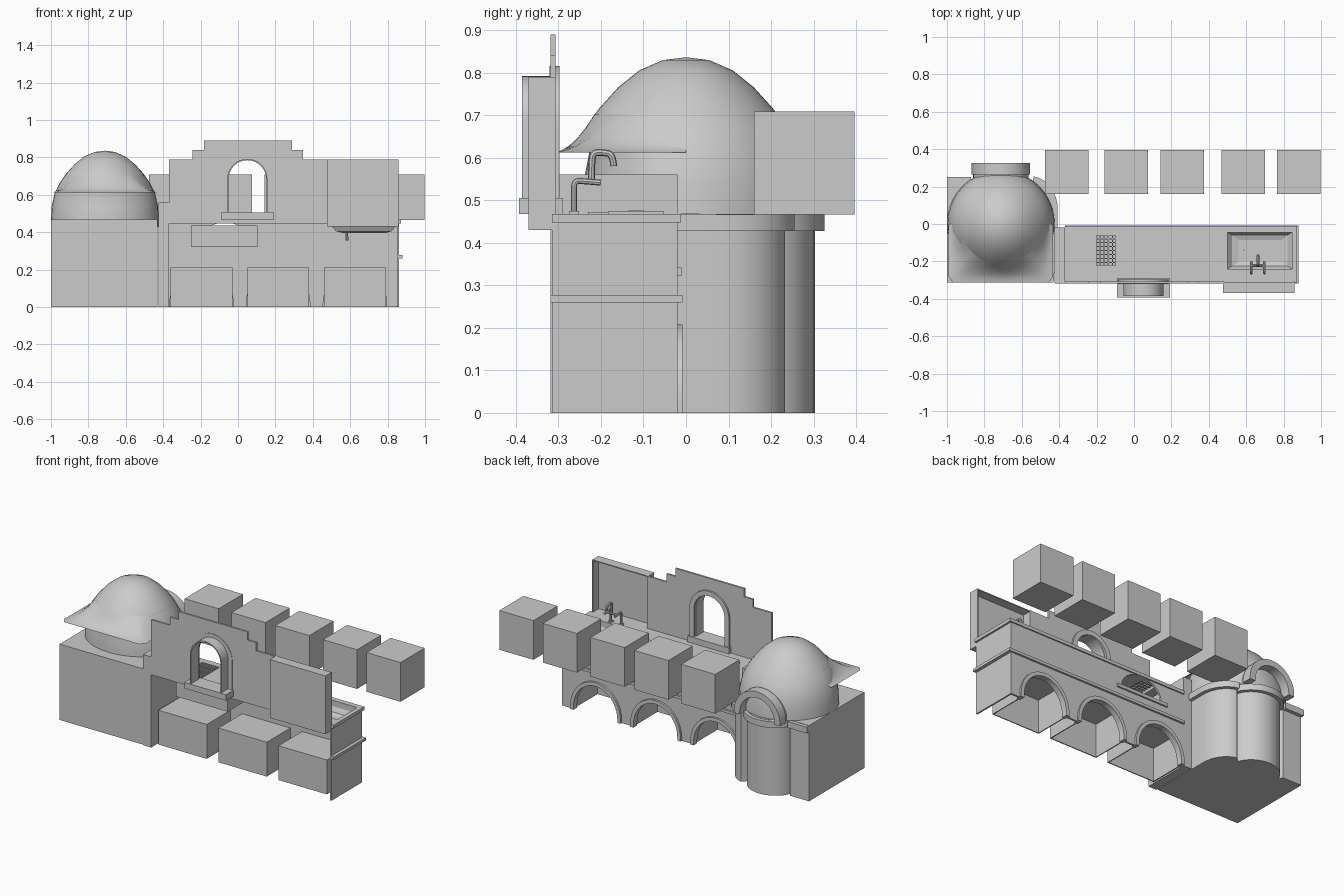
import bpy, bmesh
from math import sin, cos, pi, radians

if "Cube" in bpy.data.objects:
    bpy.data.objects.remove(bpy.data.objects["Cube"])


def add_mesh(name, bm, smooth=False):
    me = bpy.data.meshes.new(name)
    bm.to_mesh(me)
    bm.free()
    ob = bpy.data.objects.new(name, me)
    bpy.context.collection.objects.link(ob)
    if smooth:
        shade(ob)
    return ob


def shade(ob):
    bpy.ops.object.select_all(action='DESELECT')
    ob.select_set(True)
    bpy.context.view_layer.objects.active = ob
    bpy.ops.object.shade_smooth_by_angle(angle=radians(35))


def box(name, x0, x1, y0, y1, z0, z1):
    bm = bmesh.new()
    bmesh.ops.create_cube(bm, size=1)
    for v in bm.verts:
        v.co = ((x0 + x1) / 2 + v.co.x * (x1 - x0), (y0 + y1) / 2 + v.co.y * (y1 - y0),
                (z0 + z1) / 2 + v.co.z * (z1 - z0))
    return add_mesh(name, bm)


def curve_mesh(name, cu):
    tmp = bpy.data.objects.new(name + "_tmp", cu)
    bpy.context.collection.objects.link(tmp)
    bpy.context.view_layer.update()
    me = bpy.data.meshes.new_from_object(tmp.evaluated_get(bpy.context.evaluated_depsgraph_get()))
    bpy.data.objects.remove(tmp)
    ob = bpy.data.objects.new(name, me)
    bpy.context.collection.objects.link(ob)
    shade(ob)
    return ob


def prism(name, loops, a, b, upright=True):
    """Filled outline (later loops are holes): upright spans y a..b, flat spans z a..b."""
    cu = bpy.data.curves.new(name, 'CURVE')
    cu.dimensions, cu.fill_mode, cu.extrude = '2D', 'BOTH', (b - a) / 2
    for pts in loops:
        sp = cu.splines.new('POLY')
        sp.points.add(len(pts) - 1)
        for p, c in zip(sp.points, pts):
            p.co = (c[0], c[1], 0, 1)
        sp.use_cyclic_u = True
    ob = curve_mesh(name, cu)
    if upright:
        ob.rotation_euler.x = pi / 2
        ob.location.y = (a + b) / 2
    else:
        ob.location.z = (a + b) / 2
    return ob


def pipe(name, pts, r):
    cu = bpy.data.curves.new(name, 'CURVE')
    cu.dimensions, cu.bevel_depth, cu.bevel_resolution, cu.use_fill_caps = '3D', r, 2, True
    sp = cu.splines.new('NURBS')
    sp.points.add(len(pts) - 1)
    for p, c in zip(sp.points, pts):
        p.co = (*c, 1)
    sp.use_endpoint_u, sp.order_u, sp.resolution_u = True, 3, 4
    return curve_mesh(name, cu)


def arc(cx, cz, rx, rz, a0=pi, a1=0, n=20):
    return [(cx + rx * cos(a0 + (a1 - a0) * i / n), cz + rz * sin(a0 + (a1 - a0) * i / n))
            for i in range(n + 1)]


def arch(cx, base, spring, rx, rz):
    return [(cx - rx, base)] + arc(cx, spring, rx, rz) + [(cx + rx, base)]


def arch_ring(name, cx, base, spring, rin, rout, y0, y1, zin=None, zout=None):
    prism(name, [arch(cx, base, spring, rout, zout or rout)
                 + arch(cx, base, spring, rin, zin or rin)[::-1]], y0, y1)


# oven base with rounded corner and bulge, plus its ledge
OX = -.712


def footprint(e):
    return ([(-1, -.312), (-.43, -.312), (-.43 + e, .0)]
            + arc(-.56, .08, .13 + e, .155 + e, 0, pi / 2 * .9, 8)
            + arc(OX, .17, .15 + e, .133 + e, .25, pi - .25, 14)
            + [(-.87, .228 + e), (-1, .228 + e)])


prism("oven_base", [footprint(0)], 0, .468, False)
prism("oven_ledge", [footprint(.022)], .428, .466, False)

# oven dome, revolved
prof = [(.288, .468), (.284, .54), (.268, .61), (.24, .665), (.205, .715),
        (.16, .765), (.11, .805), (.055, .829), (0, .836)]
N = 40
bm = bmesh.new()
rows = [[bm.verts.new((OX + r * cos(2 * pi * i / N), r * sin(2 * pi * i / N) * (.85 if z < .65 and i > N / 2 else 1), z))
         for i in range(N)] for r, z in prof[:-1]]
for a, b in zip(rows, rows[1:]):
    for i in range(N):
        bm.faces.new((a[i], a[(i + 1) % N], b[(i + 1) % N], b[i]))
tip = bm.verts.new((OX, 0, .836))
for i in range(N):
    bm.faces.new((rows[-1][i], rows[-1][(i + 1) % N], tip))
add_mesh("oven_dome", bm, True)

# flared square front skirt of the dome
bm = bmesh.new()
M, K = 32, 5
grid = []
for i in range(M + 1):
    t = pi + pi * i / M
    c, s = cos(t), sin(t)
    far = min(.28 / max(abs(c), 1e-6), .312 / max(abs(s), 1e-6))
    grid.append([bm.verts.new((OX + c * (.215 + (far - .215) * k / K), s * (.215 + (far - .215) * k / K),
                               .612 + .09 * (1 - k / K) ** 1.8)) for k in range(K + 1)])
for a, b in zip(grid, grid[1:]):
    for k in range(K):
        bm.faces.new((a[k], a[k + 1], b[k + 1], b[k]))
add_mesh("dome_skirt", bm, True)

# oven mouth
arch_ring("oven_mouth", OX, .466, .48, .122, .148, .12, .27)
arch_ring("oven_mouth_rim", OX, .466, .48, .118, .157, .265, .325)

# counter panel with three arched openings and a firebox opening
centres = (-.195, .215, .625)
outline = [(-.425, .468), (-.425, 0)]
for c in centres:
    outline += arch(c, 0, .02, .15, .165)
outline += [(.86, 0), (.86, .468)]
prism("counter_panel", [outline, arch(-.07, .345, .346, .14, .105)], -.032, -.02)
for c in centres:
    arch_ring("arch_trim", c, 0, .02, .15, .172, -.045, -.008, .165, .188)
    # log niche: back, sides and ceiling
    box("niche_back", c - .165, c + .165, -.262, -.256, 0, .212)
    box("niche_ceiling", c - .165, c + .165, -.262, -.032, .206, .212)
    for s in (-1, 1):
        box("niche_side", c + s * .162 - .003, c + s * .162 + .003, -.262, -.032, 0, .212)

# counter ends and mouldings
box("right_end_panel", .85, .86, -.315, -.02, 0, .468)
box("left_end_wall", -.425, -.37, -.318, -.02, 0, .56)
box("rear_moulding", -.37, .88, -.025, -.008, .26, .277)
box("end_moulding", .86, .88, -.318, -.008, .26, .277)

# countertop with sink and grill cutouts
rect = lambda x0, x1, y0, y1: [(x0, y0), (x1, y0), (x1, y1), (x0, y1)]
prism("countertop", [rect(-.37, .872, -.315, -.012), rect(.5, .845, -.24, -.045),
                     rect(-.2, -.098, -.222, -.062)], .448, .468, False)

# firebox below the grill
box("firebox_floor", -.25, .105, -.25, -.01, .322, .342)
box("firebox_back", -.25, .105, -.25, -.243, .322, .435)
for x in (-.25, .098):
    box("firebox_side", x, x + .007, -.25, -.032, .322, .435)

# grill grate
for i in range(6):
    x = -.207 + i * .0222
    box("grate_bar", x, x + .006, -.23, -.055, .462, .472)
for i in range(9):
    y = -.23 + i * .0212
    box("grate_cross_bar", -.207, -.09, y, y + .006, .462, .472)

# counter lid with knob
box("counter_lid", .245, .438, -.183, -.052, .466, .473)
box("lid_knob", .418, .432, -.135, -.1, .472, .476)

# sink basin and drain
bm = bmesh.new()
lv = [[bm.verts.new((x, y, z)) for x, y in rect(*r)] for z, r in
      ((.462, (.5, .845, -.24, -.045)), (.432, (.5, .845, -.24, -.045)),
       (.405, (.525, .82, -.225, -.06)), (.396, (.56, .79, -.2, -.085)))]
for a, b in zip(lv, lv[1:]):
    for i in range(4):
        bm.faces.new((a[i], a[(i + 1) % 4], b[(i + 1) % 4], b[i]))
bm.faces.new(lv[-1])
add_mesh("sink_basin", bm)
pipe("sink_drain", [(.58, -.14, .4), (.583, -.14, .38), (.583, -.14, .357)], .007)

# tap with two handles
for x in (.627, .697):
    pipe("tap_supply", [(x, -.263, .468), (x, -.263, .52), (x, -.263, .545), (x, -.24, .545),
                        (x, -.2, .541)], .007)
    box("tap_foot", x - .012, x + .012, -.275, -.251, .467, .474)
pipe("tap_bridge", [(.627, -.222, .543), (.662, -.222, .543), (.697, -.222, .543)], .007)
pipe("tap_spout", [(.662, -.222, .54), (.662, -.222, .59), (.662, -.218, .612), (.662, -.195, .612),
                   (.662, -.172, .608), (.662, -.17, .58)], .008)

# stepped splash wall with arched window
WX = .05
steps = [(-.37, .45), (.48, .45), (.48, .79), (.348, .79), (.348, .84), (.288, .84), (.288, .89),
         (-.182, .89), (-.182, .84), (-.242, .84), (-.242, .79), (-.37, .79)]
prism("stepped_wall", [steps, arch(WX, .5, .685, .106, .106)], -.319, -.307)
arch_ring("window_trim", WX, .5, .68, .105, .135, -.321, -.297)
arch_ring("window_reveal", WX, .5, .685, .1, .107, -.386, -.31)
box("window_sill", WX - .142, WX + .142, -.392, -.29, .468, .505)

# recessed sink splash niche
box("splash_back", .476, .857, -.37, -.364, .43, .79)
box("splash_top", .476, .857, -.37, -.31, .784, .79)
box("splash_shelf", .476, .857, -.37, -.31, .43, .468)
for x in (.476, .851):
    box("splash_side", x, x + .006, -.37, -.307, .43, .79)

# row of block stools
for x in (-.477, -.157, .142, .468, .765):
    box("stool_block", x, x + .233, .16, .396, .466, .708)
